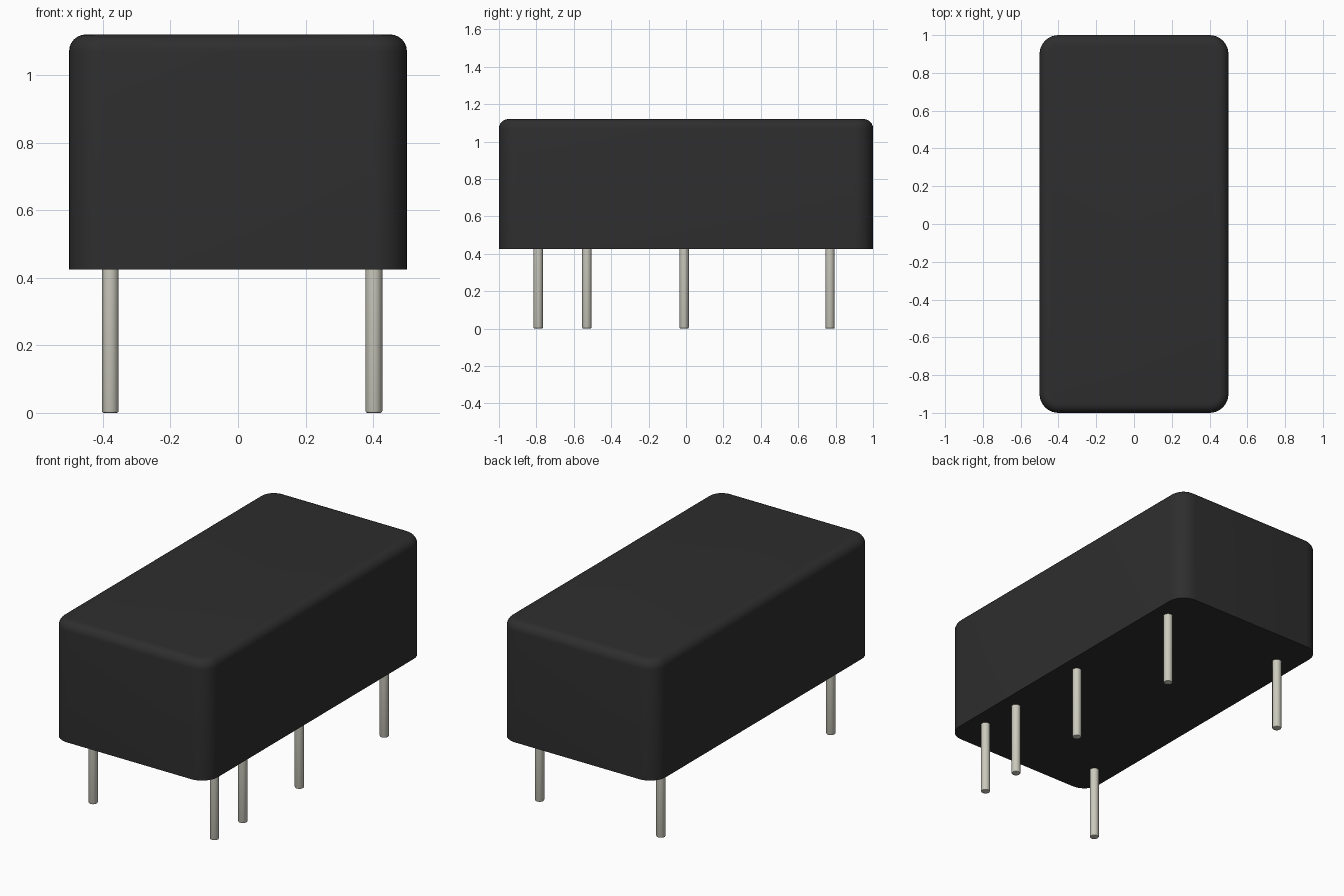
import bpy
import bmesh
import math

cube = bpy.data.objects.get("Cube")
if cube:
    bpy.data.objects.remove(cube, do_unlink=True)


def make_material(name, colour):
    mat = bpy.data.materials.new(name)
    mat.use_nodes = True
    mat.diffuse_color = (*colour, 1)
    mat.node_tree.nodes["Principled BSDF"].inputs["Base Color"].default_value = (*colour, 1)
    return mat


black_plastic = make_material("black plastic", (0.027, 0.027, 0.027))
tinned_metal = make_material("tinned metal", (0.60, 0.59, 0.51))


def finish(bm, name, mat):
    mesh = bpy.data.meshes.new(name)
    bm.to_mesh(mesh)
    bm.free()
    mesh.materials.append(mat)
    obj = bpy.data.objects.new(name, mesh)
    bpy.context.collection.objects.link(obj)
    bpy.ops.object.select_all(action='DESELECT')
    obj.select_set(True)
    bpy.context.view_layer.objects.active = obj
    bpy.ops.object.shade_smooth_by_angle(angle=math.radians(40))
    return obj


# Housing: box with rounded upright corners, then a softer rounded top rim
BASE, TOP = 0.425, 1.12
bm = bmesh.new()
bmesh.ops.create_cube(bm, size=1)
for v in bm.verts:
    v.co.x *= 1.0
    v.co.y *= 2.0
    v.co.z = TOP if v.co.z > 0 else BASE
uprights = [e for e in bm.edges if abs(e.verts[0].co.z - e.verts[1].co.z) > 0.1]
bmesh.ops.bevel(bm, geom=uprights, offset=0.1, segments=8, profile=0.5, affect='EDGES')
rim = [e for e in bm.edges if all(v.co.z > TOP - 0.001 for v in e.verts)]
bmesh.ops.bevel(bm, geom=rim, offset=0.05, segments=6, profile=0.5, affect='EDGES')
finish(bm, "housing", black_plastic)


# Pins: slim round legs with a small chamfer at the tip
def make_pin(name, x, y, radius=0.025, length=0.43):
    bm = bmesh.new()
    bmesh.ops.create_cone(bm, cap_ends=True, segments=24, radius1=radius,
                          radius2=radius, depth=length)
    bmesh.ops.translate(bm, verts=bm.verts, vec=(0, 0, length / 2))
    tip = [e for e in bm.edges if all(v.co.z < 0.001 for v in e.verts)]
    bmesh.ops.bevel(bm, geom=tip, offset=0.006, segments=2, profile=0.5, affect='EDGES')
    pin = finish(bm, name, tinned_metal)
    pin.location = (x, y, 0)


rows = {"left": (0.402, (-0.79, -0.53, -0.01, 0.77)),
        "right": (-0.378, (-0.79, 0.77))}
for side, (x, spots) in rows.items():
    for number, y in enumerate(spots, 1):
        make_pin(f"{side}_pin_{number}", x, y)
